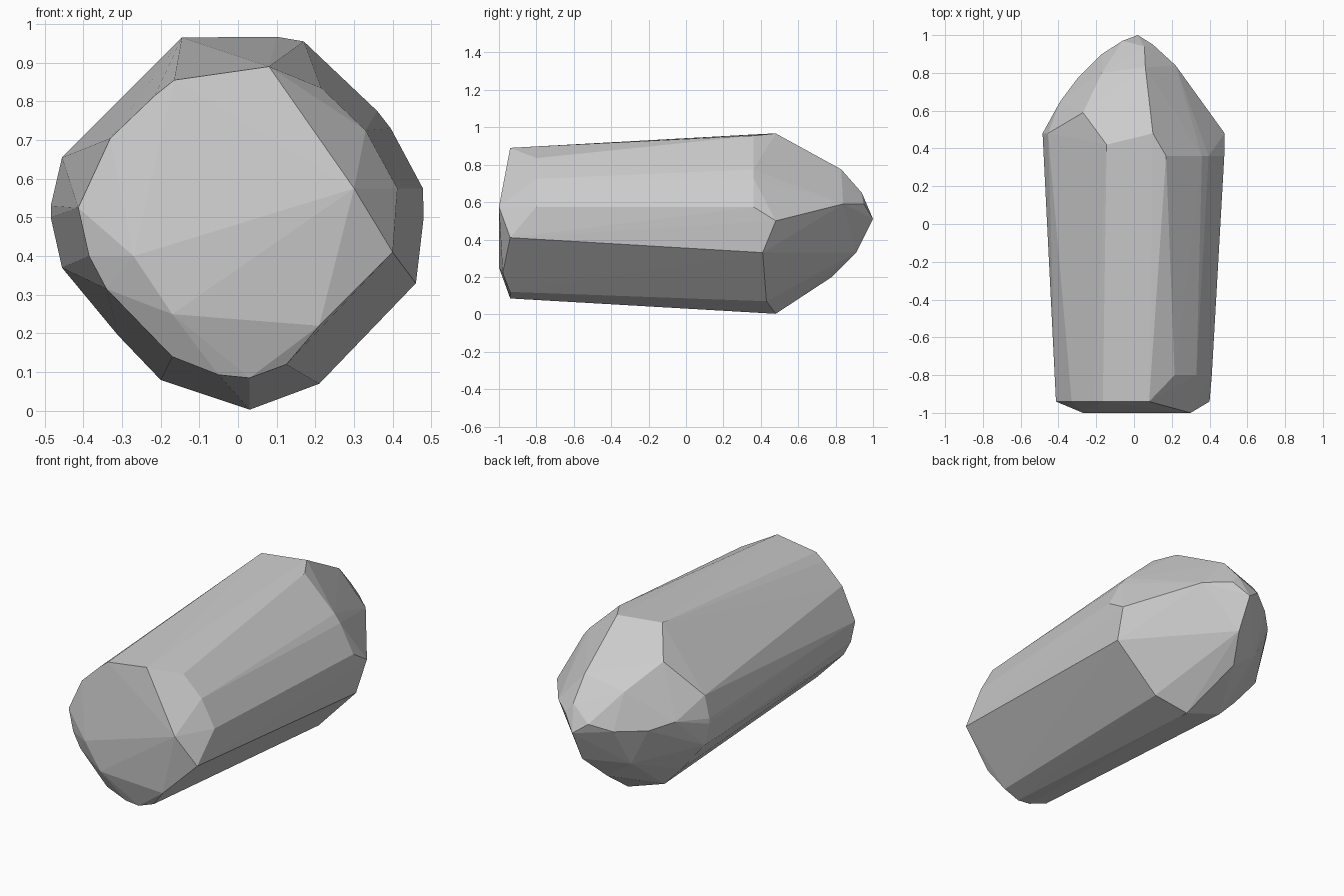
import bpy, bmesh

# Cross-sections along the length: y, then (x, z) outline points
front_face = (-1.0, [(0.30, .575), (-0.27, .40), (-0.17, .25)])
front_rim = (-0.94, [(0.08, .89), (-0.165, .855), (-0.215, .815), (-0.33, .705),
                     (-0.37, .61), (-0.413, .525), (-0.385, .40), (-0.34, .315),
                     (-0.17, .14), (-0.05, .093), (0.03, .085), (0.125, .12),
                     (0.40, .41)])
front_right = (-0.80, [(0.215, .835), (0.33, .725), (0.412, .575)])
shoulder = (0.36, [(0.17, .955), (0.36, .775), (0.395, .73), (0.478, .575)])
widest = (0.48, [(0.10, .967), (0.48, .50), (0.03, .003), (-0.20, .08),
                 (-0.31, .195), (-0.455, .37), (-0.484, .50), (-0.484, .53),
                 (-0.455, .655)])

# Individual corners of the faceted point and the end cap
corners = [(-0.145, .42, .965), (0.46, .41, .33), (0.21, .43, .07),
           (0.21, -.98, .22), (-0.27, .59, .84), (-0.39, .65, .55),
           (0.06, .83, .775), (-0.17, .80, .72), (0.055, .94, .65),
           (0.22, .84, .59), (0.10, .95, .59), (-0.06, .97, .57),
           (-0.17, .90, .53), (-0.30, .77, .52), (0.02, 1.0, .51),
           (0.02, .91, .33), (-0.05, .78, .20), (-0.20, .78, .31)]

# Wrap the sections in one faceted shell
bm = bmesh.new()
for y, outline in (front_face, front_rim, front_right, shoulder, widest):
    for x, z in outline:
        bm.verts.new((x, y, z))
for co in corners:
    bm.verts.new(co)
hull = bmesh.ops.convex_hull(bm, input=bm.verts[:])
loose = {v for v in hull["geom_interior"] + hull["geom_unused"]
         if isinstance(v, bmesh.types.BMVert)}
bmesh.ops.delete(bm, geom=list(loose), context='VERTS')
bmesh.ops.recalc_face_normals(bm, faces=bm.faces[:])

mesh = bpy.data.meshes.new("pointed_rock")
bm.to_mesh(mesh)
bm.free()
rock = bpy.data.objects.new("pointed_rock", mesh)
bpy.context.collection.objects.link(rock)

# Flat facets
mesh.polygons.foreach_set("use_smooth", [False] * len(mesh.polygons))
